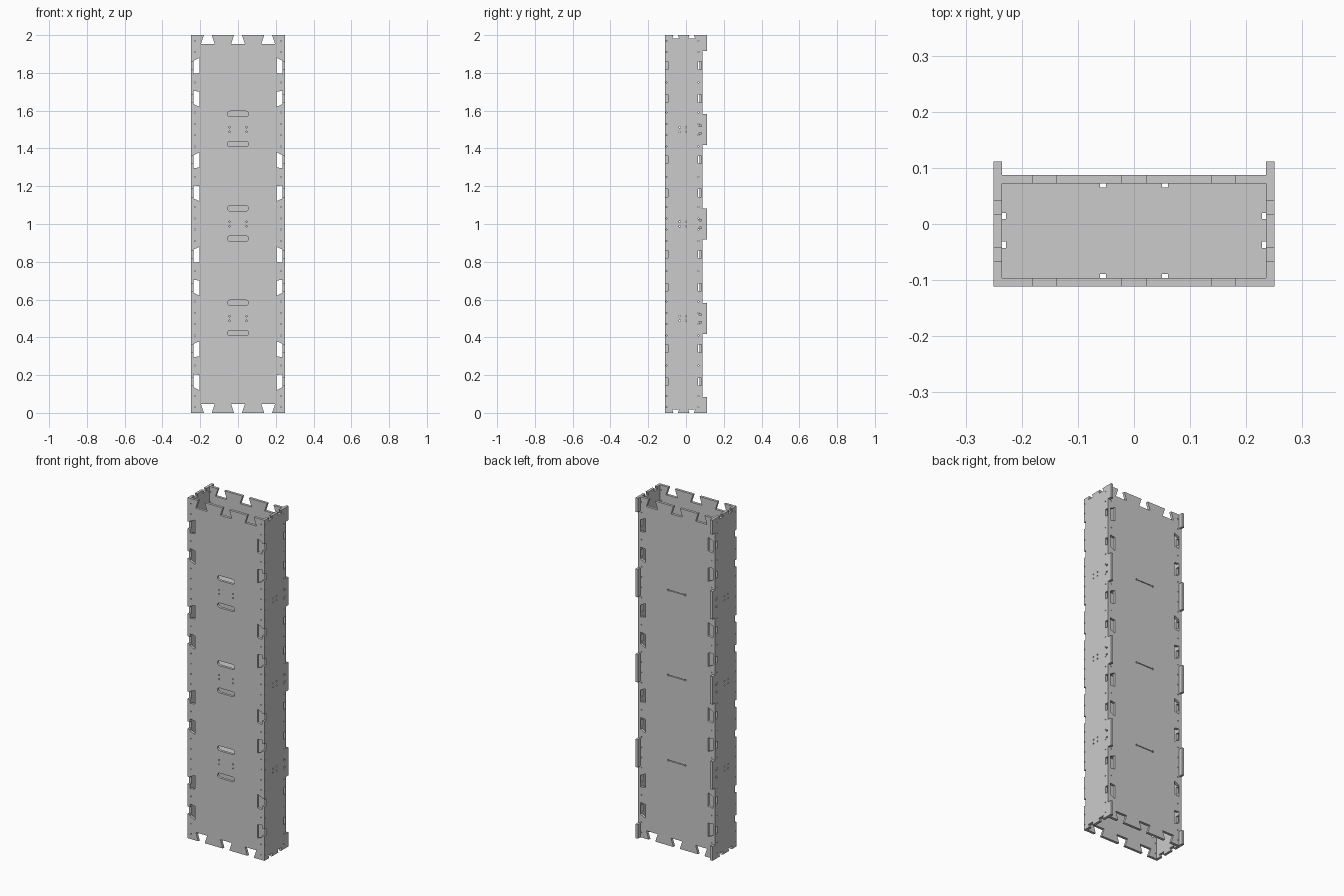
import bpy, math

if "Cube" in bpy.data.objects:
    bpy.data.objects.remove(bpy.data.objects["Cube"])

T = 0.015                       # sheet thickness
W, H = 0.235, 2.0               # half width between sides, height
YF, YB, YMAX = -0.111, 0.087, 0.111
BAYS = [0.25, 0.75, 1.25, 1.75]
RIBS = [0.5, 1.0, 1.5]


def slot(cx, cy, half, r, n=8):
    """Rounded slot outline (a round hole when half is 0)."""
    pts = []
    for side, start in ((1, -math.pi / 2), (-1, math.pi / 2)):
        for i in range(n + 1):
            a = start + math.pi * i / n
            pts.append((cx + side * half + r * math.cos(a), cy + r * math.sin(a)))
    return pts if half else pts[:n] + pts[n + 1:-1]


def hole(cx, cy, r=0.004):
    return slot(cx, cy, 0, r, 4)


def rect(x0, x1, y0, y1):
    return [(x0, y0), (x1, y0), (x1, y1), (x0, y1)]


def sheet(name, loops, loc, rot):
    """Flat sheet of thickness T: first loop is the outline, the rest are holes."""
    cu = bpy.data.curves.new(name, 'CURVE')
    cu.dimensions = '2D'
    cu.fill_mode = 'BOTH'
    cu.extrude = T / 2
    for pts in loops:
        sp = cu.splines.new('POLY')
        sp.points.add(len(pts) - 1)
        for p, (x, y) in zip(sp.points, pts):
            p.co = (x, y, 0, 1)
        sp.use_cyclic_u = True
    tmp = bpy.data.objects.new(name + "_curve", cu)
    bpy.context.collection.objects.link(tmp)
    dg = bpy.context.evaluated_depsgraph_get()
    me = bpy.data.meshes.new_from_object(tmp.evaluated_get(dg))
    bpy.data.objects.remove(tmp)
    ob = bpy.data.objects.new(name, me)
    for poly in me.polygons:
        poly.use_smooth = False
    ob.location, ob.rotation_euler = loc, rot
    bpy.context.collection.objects.link(ob)
    return ob


# Outline of the wide panels: dovetails on the ends, flared notches on the sides
def wide_outline():
    bottom = []
    for c in (-0.16, 0, 0.16):
        bottom += [(c - 0.021, 0), (c - 0.037, 0.048), (c + 0.037, 0.048), (c + 0.021, 0)]
    notch = [(W, -0.115), (0.203, -0.13), (0.203, -0.05), (W, -0.045)]
    right = []
    for c in BAYS:
        right += [(x, c + d) for x, d in notch]
        right += [(x, c - d) for x, d in reversed(notch)]
    top = [(x, H - z) for x, z in reversed(bottom)]
    left = [(-x, z) for x, z in reversed(right)]
    return ([(-W, 0)] + bottom + [(W, 0)] + right + [(W, H)] + top + [(-W, H)] + left)


# Rows of screw holes running up the sheet edges, skipping the notches
def screw_rows(xs):
    zs = [c + d for c in BAYS for d in (-0.22, -0.16, 0.0, 0.16, 0.22)]
    return [hole(x, z, 0.003) for x in xs for z in zs]


upright = (math.pi / 2, 0, 0)

# Front panel with hand slots and screw groups
front = [wide_outline()] + screw_rows((-0.228, 0.228))
for z in RIBS:
    front += [slot(0, z + d, 0.042, 0.014) for d in (-0.077, 0.083)]
    front += [hole(x, z + d) for x in (-0.045, 0.045) for d in (-0.012, 0.012)]
sheet("front_panel", front, (0, YF + T / 2, 0), upright)

# Back panel with thin dumbbell slots
back = [wide_outline()] + screw_rows((-0.228, 0.228))
for z in RIBS:
    back += [slot(0, z, 0.045, 0.002)]
    back += [hole(x, z, 0.006) for x in (-0.055, 0.055)]
sheet("back_panel", back, (0, YB - T / 2, 0), upright)


# Side panels: rear feet, end notches, open front notches, rear mortises
def side_loops():
    ends = []
    for c in (-0.055, 0.03):
        ends += [(c - 0.012, 0), (c - 0.018, 0.018), (c + 0.018, 0.018), (c + 0.012, 0)]
    rear = [(YMAX, 0), (YMAX, 0.083), (YB, 0.083)]
    for z in RIBS:
        rear += [(YB, z - 0.082), (YMAX, z - 0.082), (YMAX, z + 0.082), (YB, z + 0.082)]
    rear += [(YB, H - 0.083), (YMAX, H - 0.083), (YMAX, H)]
    fore = []
    for c in BAYS:
        for m in (-0.085, 0.09):
            fore += [(YF, c + m - 0.021), (YF + T, c + m - 0.021),
                     (YF + T, c + m + 0.021), (YF, c + m + 0.021)]
    outline = ([(YF, 0)] + ends + rear + [(y, H - z) for y, z in reversed(ends)]
               + [(YF, H)] + fore[::-1])
    loops = [outline] + screw_rows((-0.103, 0.066))
    for c in BAYS:
        loops += [rect(0.064, 0.082, c + m - 0.021, c + m + 0.021) for m in (-0.085, 0.09)]
    for z in RIBS:
        loops += [hole(y, z + d) for y in (-0.033, 0.0) for d in (-0.012, 0.012)]
        loops += [slot(0.076, z + d, 0.003, 0.004, 4) for d in (-0.02, 0.02)]
    return loops


for name, s in (("left_side", -1), ("right_side", 1)):
    sheet(name, side_loops(), (s * (W + T / 2), 0, 0), (math.pi / 2, 0, math.pi / 2))

# Inner ribs with small relief notches on all four edges
y0, y1, d, h = YF + T, YB - T, 0.007, 0.0055
front_edge, right_edge = [], []
for c in (-0.055, 0.055):
    front_edge += [(c - h, 0), (c - h, d), (c + h, d), (c + h, 0)]
for c in (-0.037, 0.014):
    right_edge += [(W, c - h), (W - d, c - h), (W - d, c + h), (W, c + h)]
rib = ([(-W, y0)] + [(x, y0 + y) for x, y in front_edge] + [(W, y0)] + right_edge
       + [(W, y1)] + [(x, y1 - y) for x, y in reversed(front_edge)] + [(-W, y1)]
       + [(-x, y) for x, y in reversed(right_edge)])
for i, z in enumerate(RIBS):
    sheet(f"inner_rib_{i + 1}", [rib], (0, 0, z), (0, 0, 0))
